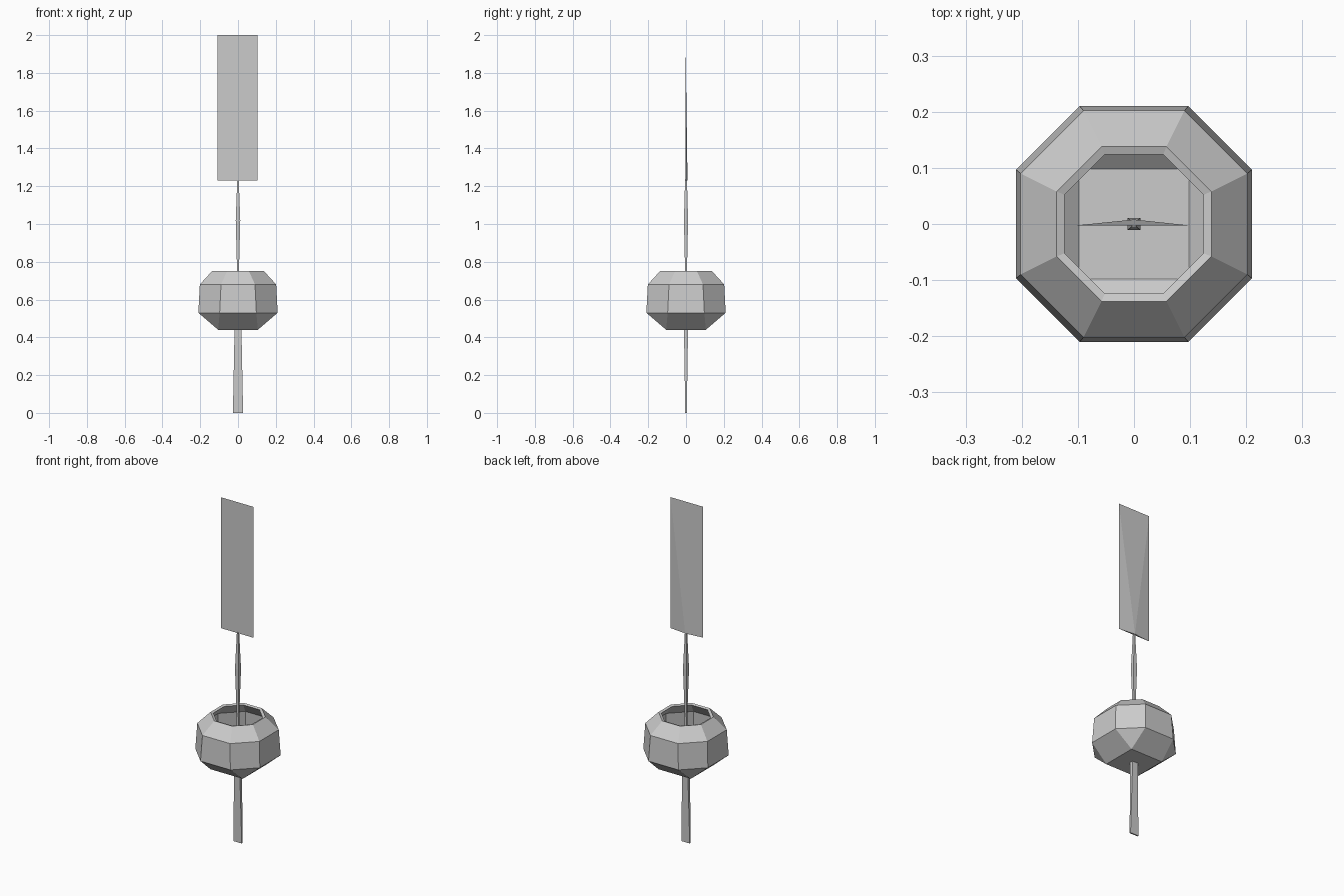
import bpy, bmesh

if "Cube" in bpy.data.objects:
    bpy.data.objects.remove(bpy.data.objects["Cube"])


def finish(name, bm):
    bmesh.ops.remove_doubles(bm, verts=bm.verts, dist=0.0005)
    bmesh.ops.recalc_face_normals(bm, faces=bm.faces)
    mesh = bpy.data.meshes.new(name)
    bm.to_mesh(mesh)
    bm.free()
    obj = bpy.data.objects.new(name, mesh)
    bpy.context.collection.objects.link(obj)
    return obj


def loft(name, rings):
    """Skin a stack of equal-length point rings and cap both ends."""
    bm = bmesh.new()
    loops = [[bm.verts.new(p) for p in ring] for ring in rings]
    n = len(loops[0])
    for lo, hi in zip(loops, loops[1:]):
        for i in range(n):
            j = (i + 1) % n
            bm.faces.new((lo[i], lo[j], hi[j], hi[i]))
    bm.faces.new(loops[0][::-1])
    bm.faces.new(loops[-1])
    return finish(name, bm)


def octagon(a, b, z):
    """Octagon with flats at distance a and flat half-length b."""
    return [(a, -b, z), (a, b, z), (b, a, z), (-b, a, z),
            (-a, b, z), (-a, -b, z), (-b, -a, z), (b, -a, z)]


def rect(hx, hy, z):
    return [(-hx, -hy, z), (hx, -hy, z), (hx, hy, z), (-hx, hy, z)]


# Hollow faceted bell: square base, octagonal sides, open top, thin wall
bell_profile = [
    (0.105, 0.105, 0.44), (0.21, 0.097, 0.53), (0.202, 0.09, 0.68),
    (0.138, 0.058, 0.75), (0.124, 0.052, 0.745),
    (0.188, 0.084, 0.674), (0.196, 0.09, 0.535), (0.098, 0.098, 0.452)]
loft("bell", [octagon(*p) for p in bell_profile])

# Flat strap under the bell
loft("lower_strap", [rect(0.027, 0.004, 0.0), rect(0.018, 0.011, 0.452)])

# Cord rising through the opening to the paper
loft("cord", [rect(0.012, 0.010, 0.45), rect(0.005, 0.005, 0.75),
              rect(0.012, 0.011, 1.02), rect(0.004, 0.005, 1.235)])

# Paper tag: flat front, back swelling slightly at the lower middle
bm = bmesh.new()
bl, br, tr, tl, mid = [bm.verts.new(p) for p in (
    (-0.108, -0.003, 1.23), (0.103, -0.003, 1.23), (0.103, -0.003, 2.0),
    (-0.108, -0.003, 2.0), (0.0, 0.008, 1.23))]
for face in ((bl, br, tr, tl), (bl, mid, br), (mid, bl, tl), (mid, tl, tr), (mid, tr, br)):
    bm.faces.new(face)
finish("paper_tag", bm)
